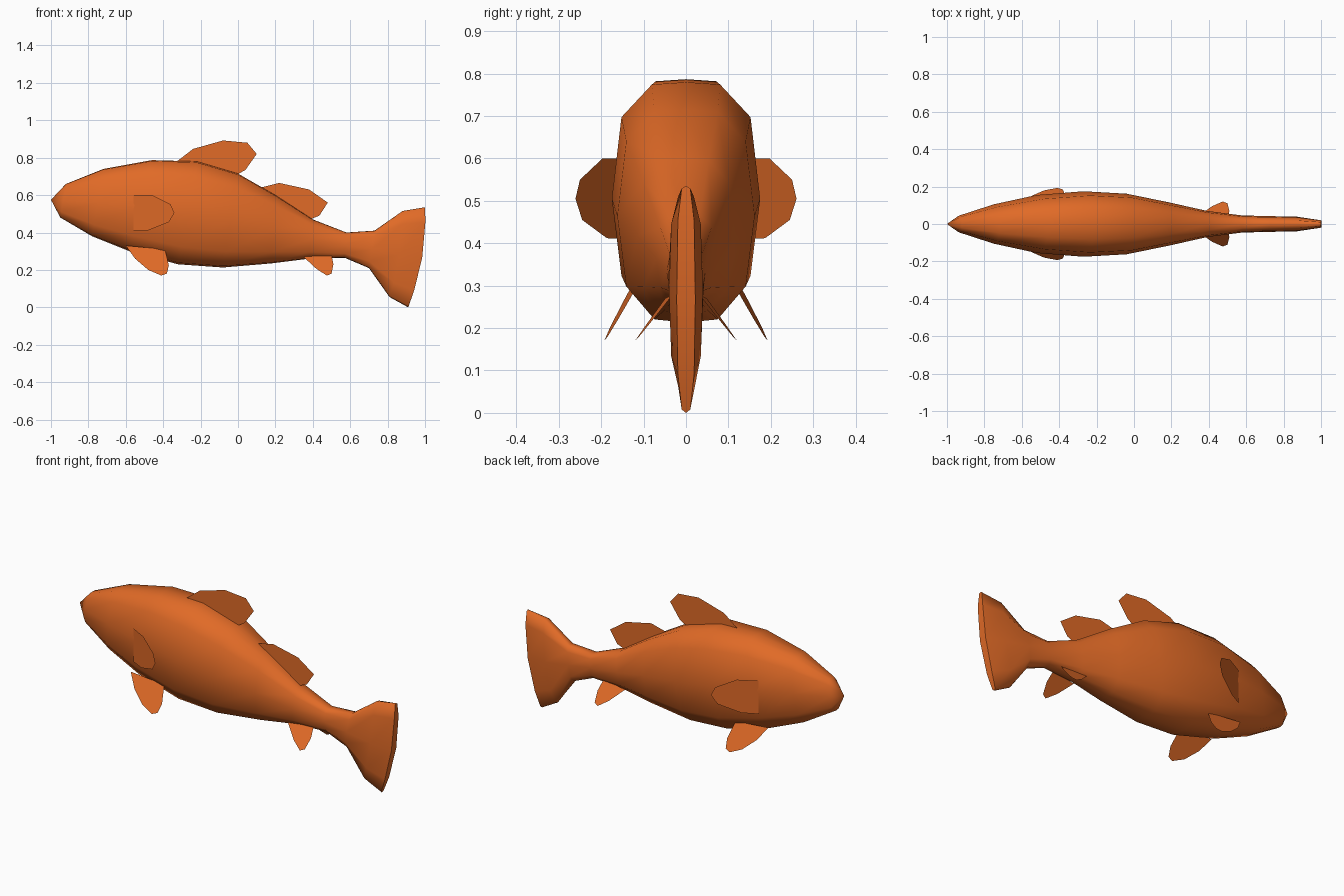
import bpy

cube = bpy.data.objects.get("Cube")
if cube:
    bpy.data.objects.remove(cube, do_unlink=True)

orange = bpy.data.materials.new("orange_scales")
orange.use_nodes = True
colour = (0.75, 0.145, 0.02, 1)
orange.diffuse_color = colour
orange.node_tree.nodes["Principled BSDF"].inputs["Base Color"].default_value = colour


def make_object(name, verts, faces):
    mesh = bpy.data.meshes.new(name)
    mesh.from_pydata(verts, [], faces)
    mesh.update()
    mesh.materials.append(orange)
    obj = bpy.data.objects.new(name, mesh)
    bpy.context.collection.objects.link(obj)
    return obj


# Cross-section, as fractions of half width and half height
half = [(0, 1), (.46, .98), (.87, .70), (1, 0), (.87, -.66), (.46, -.97), (0, -1)]
section = half + [(-y, z) for y, z in half[-2:0:-1]]
SIDES = len(section)

# Back point, belly point, half width and rearward bow of each slanted ring
rings = [
    ((-.92, .66), (-.95, .48), .045, 0),
    ((-.72, .74), (-.78, .38), .105, 0),
    ((-.46, .787), (-.58, .30), .155, 0),
    ((-.22, .78), (-.32, .23), .175, 0),
    ((0, .715), (-.08, .213), .162, 0),
    ((.20, .60), (.18, .235), .115, 0),
    ((.40, .47), (.38, .26), .07, 0),
    ((.58, .40), (.57, .265), .046, 0),
    ((.73, .41), (.70, .21), .042, 0),
    ((.88, .515), (.81, .055), .04, .02),
    ((1, .535), (.91, 0), .022, .03),
]

# Body and tail as one loft, closed by a pointed nose and a narrow tail edge
verts = [(-1, 0, .575)]
for (tx, tz), (bx, bz), width, bow in rings:
    for y, z in section:
        t = (z + 1) / 2
        verts.append((bx + (tx - bx) * t + bow * (1 - z * z),
                      y * width, bz + (tz - bz) * t))
faces = [(0, 1 + (i + 1) % SIDES, 1 + i) for i in range(SIDES)]
for r in range(len(rings) - 1):
    a, b = 1 + r * SIDES, 1 + (r + 1) * SIDES
    for i in range(SIDES):
        j = (i + 1) % SIDES
        faces.append((a + i, a + j, b + j, b + i))
last = 1 + (len(rings) - 1) * SIDES
for i in range(SIDES // 2):
    if i == 0:
        faces.append((last, last + 1, last + SIDES - 1))
    elif i == SIDES // 2 - 1:
        faces.append((last + i, last + i + 1, last + i + 2))
    else:
        faces.append((last + i, last + i + 1, last + SIDES - i - 1, last + SIDES - i))
body = make_object("body_and_tail", verts, faces)
bpy.ops.object.select_all(action="DESELECT")
body.select_set(True)
bpy.context.view_layer.objects.active = body
bpy.ops.object.mode_set(mode="EDIT")
bpy.ops.mesh.select_all(action="SELECT")
bpy.ops.mesh.normals_make_consistent(inside=False)
bpy.ops.object.mode_set(mode="OBJECT")
bpy.ops.object.shade_smooth_by_angle(angle=1.1)


# Fins are flat outlines in x and z, leaning out by a rule for y
def make_fin(name, outline, lean=lambda x, z: 0, side=1):
    pts = [(x, side * lean(x, z), z) for x, z in outline]
    return make_object(name, pts, [tuple(range(len(pts)))])


make_fin("front_back_fin", [(-.34, .77), (-.24, .847), (-.08, .892), (.05, .88),
                            (.10, .82), (.04, .735), (-.02, .70), (-.2, .74)])
make_fin("rear_back_fin", [(.12, .64), (.22, .665), (.38, .63), (.48, .56),
                           (.435, .49), (.36, .46), (.22, .56)])

paired = {
    "side_fin": ([(-.56, .60), (-.46, .60), (-.36, .55), (-.34, .505),
                  (-.37, .455), (-.48, .412), (-.56, .41)],
                 lambda x, z: .16 + (x + .53) * .53),
    "belly_fin": ([(-.60, .33), (-.55, .26), (-.48, .20), (-.41, .17), (-.38, .18),
                   (-.37, .225), (-.39, .31)],
                  lambda x, z: .132 + .59 * (.28 - z) - .07 * (x + .47)),
    "rear_belly_fin": ([(.35, .27), (.42, .205), (.475, .17), (.50, .18),
                        (.51, .23), (.50, .28)],
                       lambda x, z: .05 + .8 * (.26 - z) - .07 * (x - .45)),
}
for name, (outline, lean) in paired.items():
    for word, side in (("left", 1), ("right", -1)):
        make_fin(word + "_" + name, outline, lean, side)
